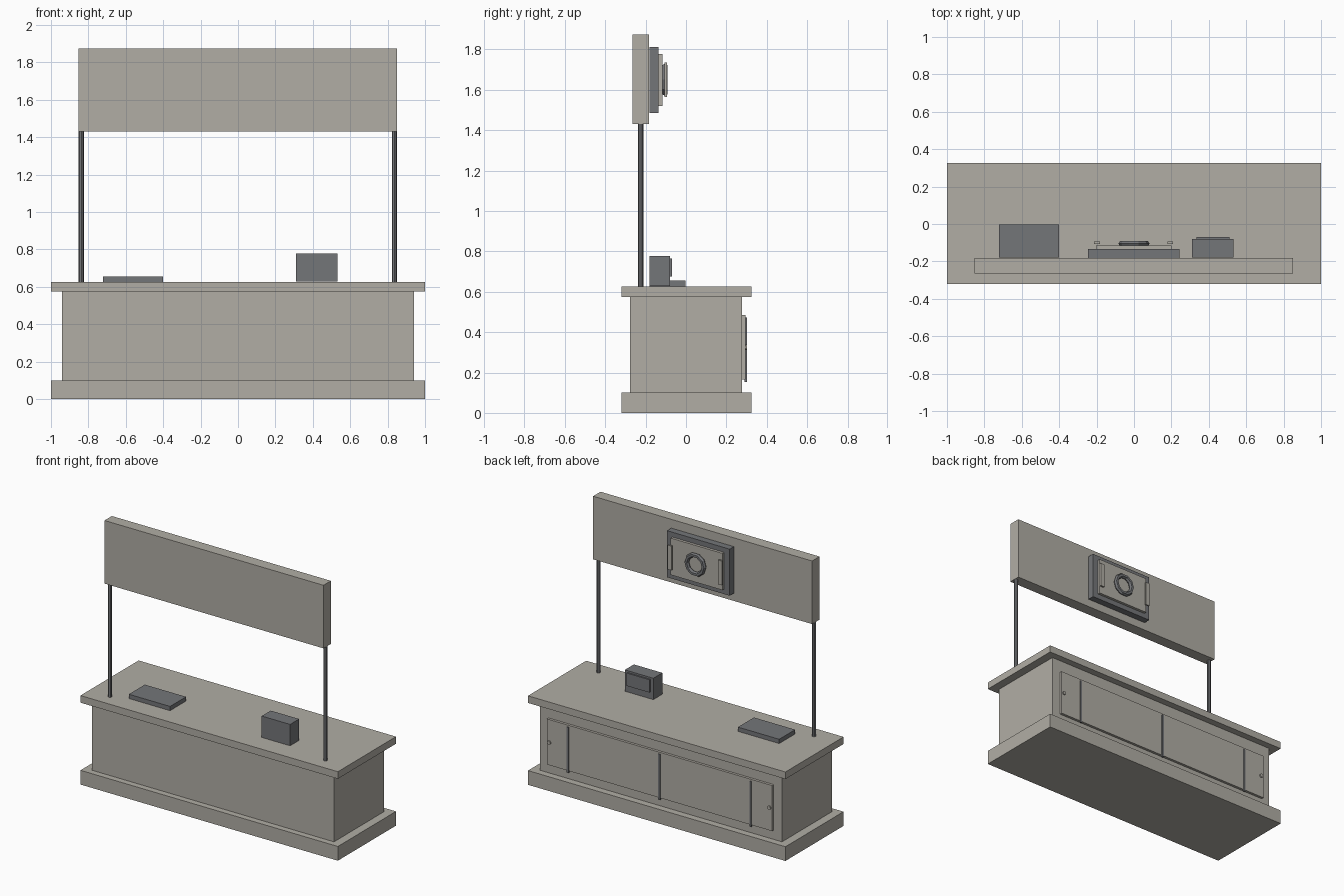
import bpy, math

old = bpy.data.objects.get("Cube")
if old:
    bpy.data.objects.remove(old, do_unlink=True)


def material(name, rgb):
    m = bpy.data.materials.new(name)
    m.use_nodes = True
    color = (*rgb, 1)
    m.diffuse_color = color
    m.node_tree.nodes["Principled BSDF"].inputs["Base Color"].default_value = color
    return m


STONE = material("warm_grey", (0.44, 0.42, 0.375))
METAL = material("dark_grey", (0.175, 0.18, 0.19))


def finish(name, mat):
    ob = bpy.context.object
    ob.name = name
    ob.data.materials.append(mat)
    return ob


def box(name, mat, x, y, z):
    """Box given by its (min, max) range on each axis."""
    spans = (x, y, z)
    bpy.ops.mesh.primitive_cube_add(size=1, location=[(a + b) / 2 for a, b in spans])
    ob = bpy.context.object
    ob.scale = [b - a for a, b in spans]
    bpy.ops.object.transform_apply(location=False, rotation=False, scale=True)
    return finish(name, mat)


def cylinder(name, mat, radius, depth, location, sides, rotation=(0, 0, 0)):
    bpy.ops.mesh.primitive_cylinder_add(vertices=sides, radius=radius, depth=depth,
                                        location=location, rotation=rotation)
    return finish(name, mat)


# Counter
box("plinth", STONE, (-1, 1), (-0.32, 0.325), (0, 0.1))
box("counter_body", STONE, (-0.94, 0.94), (-0.277, 0.277), (0.1, 0.575))
box("counter_top", STONE, (-1, 1), (-0.32, 0.325), (0.575, 0.625))

# Sliding doors at the back, with dark divider strips and round pulls
box("door_panel", STONE, (-0.875, 0.875), (0.277, 0.295), (0.165, 0.485))
for x in (-0.71, 0, 0.71):
    box("door_strip", METAL, (x - 0.007, x + 0.007), (0.29, 0.301), (0.153, 0.473))
for x in (-0.855, 0.855):
    cylinder("door_pull", STONE, 0.013, 0.01, (x, 0.298, 0.325), 12, (math.pi / 2, 0, 0))

# Sign board on two posts
box("sign_board", STONE, (-0.852, 0.85), (-0.265, -0.183), (1.43, 1.873))
for x in (-0.838, 0.836):
    cylinder("post", METAL, 0.0135, 0.81, (x, -0.224, 1.03), 8)

# Unit behind the sign: housing, cover plate, ring and two grips
box("housing", METAL, (-0.245, 0.242), (-0.182, -0.135), (1.485, 1.812))
box("cover_plate", STONE, (-0.202, 0.2), (-0.135, -0.116), (1.52, 1.778))
bpy.ops.mesh.primitive_torus_add(major_segments=10, minor_segments=6, major_radius=0.067,
                                 minor_radius=0.016, location=(0, -0.105, 1.65),
                                 rotation=(math.pi / 2, 0, 0))
finish("ring", METAL)
for x in (-0.198, 0.194):
    box("grip", STONE, (x - 0.015, x + 0.015), (-0.106, -0.094), (1.565, 1.735))

# Items on the counter
box("tray", METAL, (-0.722, -0.402), (-0.18, -0.003), (0.625, 0.655))
box("till", METAL, (0.31, 0.531), (-0.18, -0.08), (0.628, 0.778))
box("till_screen", METAL, (0.333, 0.51), (-0.08, -0.07), (0.675, 0.765))
